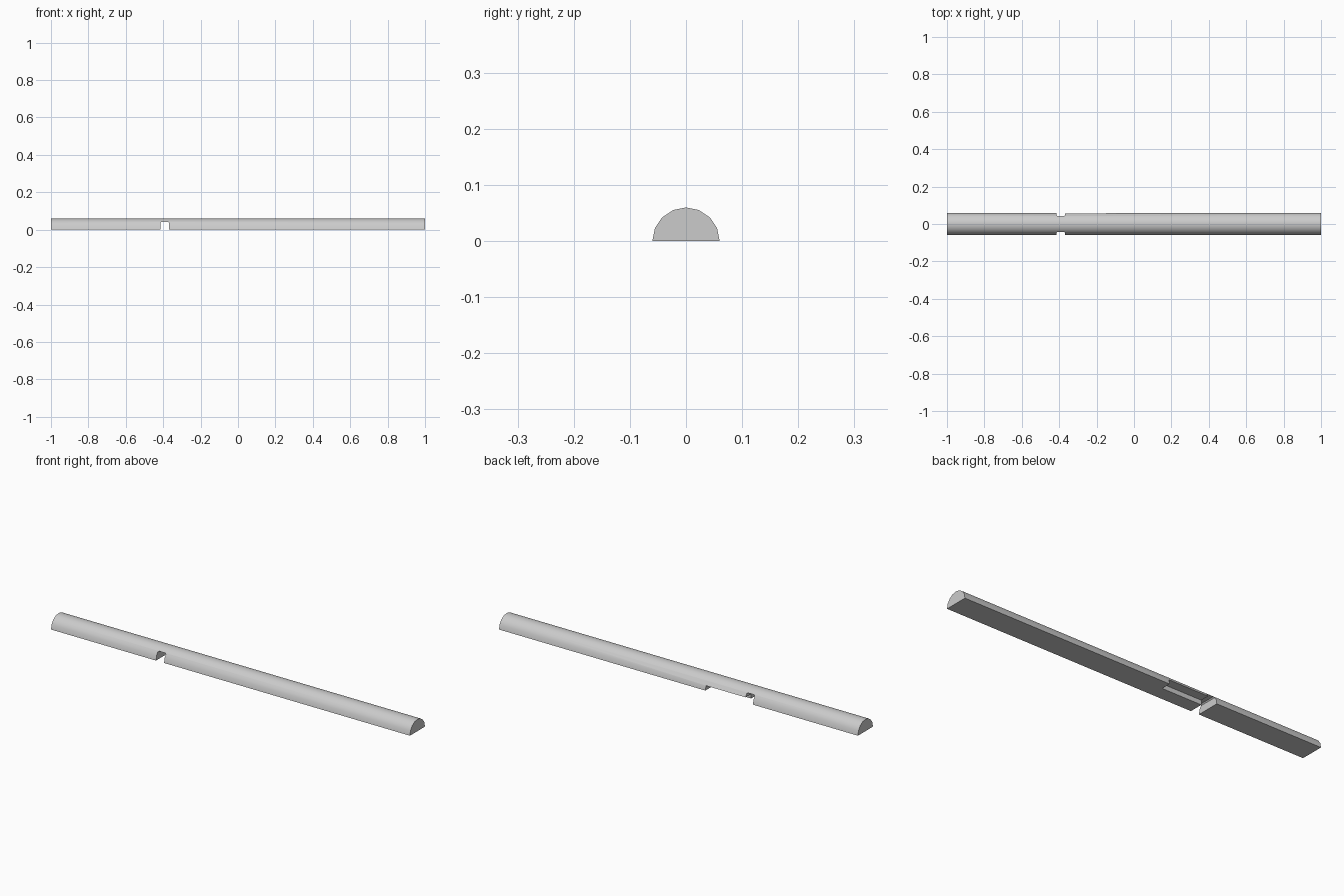
import bpy, math
from mathutils import Vector

if "Cube" in bpy.data.objects:
    bpy.data.objects.remove(bpy.data.objects["Cube"], do_unlink=True)

grey = bpy.data.materials.new("light grey")
grey.use_nodes = True
colour = (0.6, 0.6, 0.6, 1)
grey.diffuse_color = colour
grey.node_tree.nodes["Principled BSDF"].inputs["Base Color"].default_value = colour


def prism(name, start, end):
    """Closed solid between two matching outlines."""
    n = len(start)
    faces = [list(range(n))[::-1], list(range(n, 2 * n))]
    for i in range(n):
        j = (i + 1) % n
        faces.append([i, j, n + j, n + i])
    mesh = bpy.data.meshes.new(name)
    mesh.from_pydata(start + end, [], faces)
    mesh.materials.append(grey)
    obj = bpy.data.objects.new(name, mesh)
    bpy.context.collection.objects.link(obj)
    return obj


def along_x(name, outline, x0, x1):
    return prism(name, [(x0, y, z) for y, z in outline], [(x1, y, z) for y, z in outline])


def along_y(name, outline, y0, y1):
    # Larger y first keeps the normals outward
    return prism(name, [(x, y1, z) for x, z in outline], [(x, y0, z) for x, z in outline])


# Half-round bar
radius, sides = 0.06, 8
arc = [(radius * math.cos(math.pi * i / sides), radius * math.sin(math.pi * i / sides))
       for i in range(sides + 1)]
bar = along_x("half_round_bar", arc, -1, 1)

# Cross notch with clipped upper corners
left, right, top, clip = -0.415, -0.37, 0.042, 0.005
notch = along_y("notch_cutter", [(left, -0.1), (right, -0.1), (right, top - clip),
                                 (right - clip, top), (left + clip, top), (left, top - clip)],
                -0.1, 0.1)

# Shallow pocket in the underside, open to the back and to the notch
pocket = along_x("pocket_cutter", [(0.01, -0.1), (0.1, -0.1), (0.1, 0.023), (0.01, 0.023)],
                 -0.39, -0.15)

bpy.context.view_layer.objects.active = bar
bar.select_set(True)
for cutter in (notch, pocket):
    cutter.hide_render = True
    cut = bar.modifiers.new(cutter.name, "BOOLEAN")
    cut.operation = "DIFFERENCE"
    cut.solver = "EXACT"
    cut.object = cutter
    bpy.ops.object.modifier_apply(modifier=cut.name)
    bpy.data.objects.remove(cutter, do_unlink=True)

bpy.ops.object.shade_smooth_by_angle(angle=math.radians(30))
